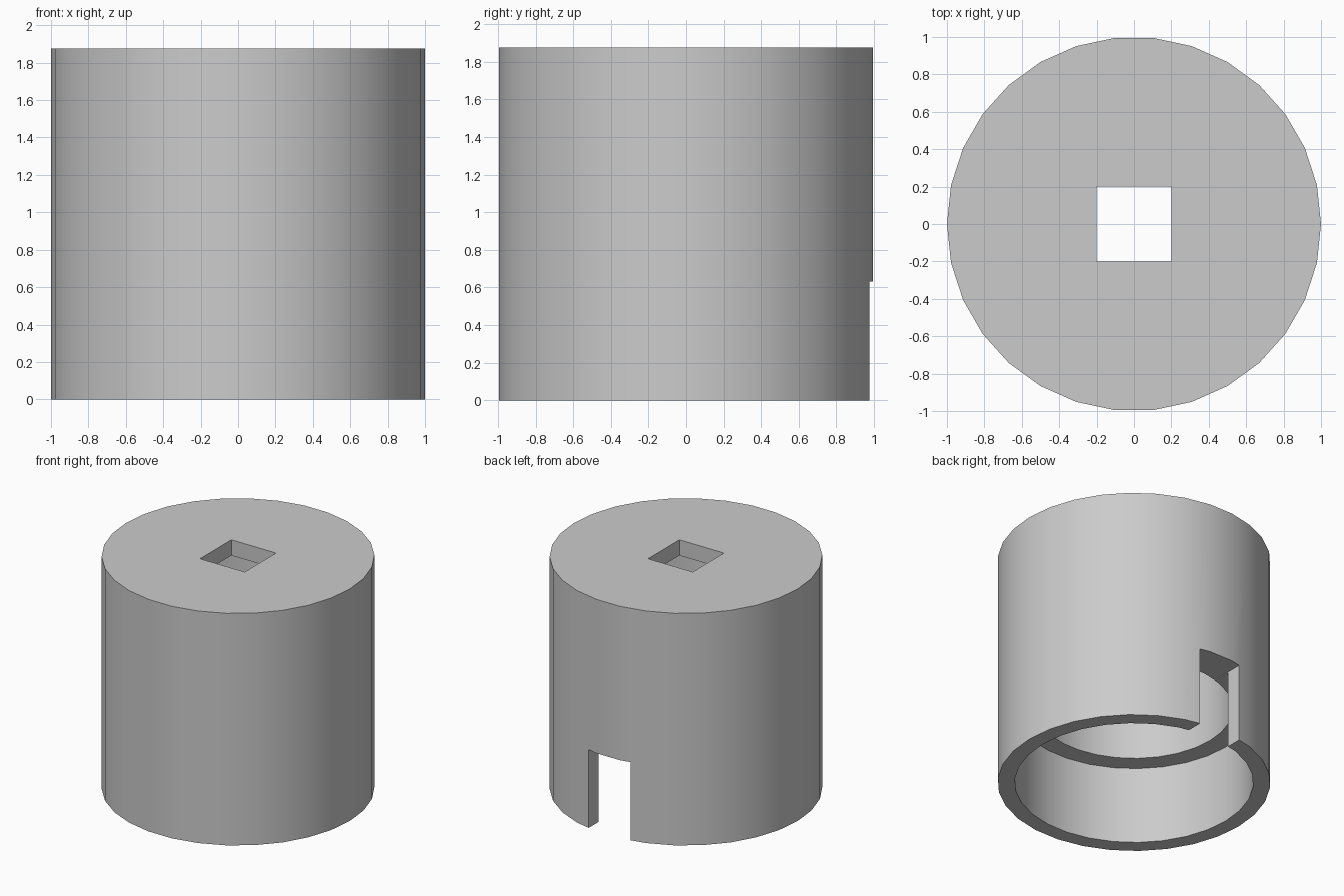
import bpy
import bmesh
import math
from mathutils import Matrix, Vector

default_cube = bpy.data.objects.get("Cube")
if default_cube:
    bpy.data.objects.remove(default_cube, do_unlink=True)

SIDES = 30
HEIGHT = 1.877
LEDGE_Z = 0.625      # depth of the wide lower bore
ROOF_Z = 1.75        # underside of the top plate


def add_object(name, bm):
    mesh = bpy.data.meshes.new(name)
    bm.to_mesh(mesh)
    bm.free()
    obj = bpy.data.objects.new(name, mesh)
    bpy.context.collection.objects.link(obj)
    return obj


def cylinder(name, radius, z0, z1):
    bm = bmesh.new()
    place = Matrix.Translation((0, 0, (z0 + z1) / 2)) @ Matrix.Rotation(math.pi / 2, 4, "Z")
    bmesh.ops.create_cone(bm, cap_ends=True, segments=SIDES, radius1=radius,
                          radius2=radius, depth=z1 - z0, matrix=place)
    return add_object(name, bm)


def box(name, low, high):
    low, high = Vector(low), Vector(high)
    bm = bmesh.new()
    place = Matrix.Translation((low + high) / 2) @ Matrix.Diagonal((high - low).to_4d())
    place[3][3] = 1
    bmesh.ops.create_cube(bm, size=1, matrix=place)
    return add_object(name, bm)


# Solid round body
body = cylinder("round_cap_body", 1, 0, HEIGHT)

# Hollows: lower bore, narrower chamber, square hole in the top, slot at the back
cutters = [
    cylinder("lower_bore_cutter", 0.875, -0.2, LEDGE_Z),
    cylinder("upper_chamber_cutter", 0.725, 0.4, ROOF_Z),
    box("square_hole_cutter", (-0.2, -0.2, 1.5), (0.2, 0.2, 2.2)),
    box("back_slot_cutter", (-0.187, 0.4, -0.2), (0.187, 1.2, 0.632)),
]

bpy.ops.object.select_all(action="DESELECT")
body.select_set(True)
bpy.context.view_layer.objects.active = body
for cutter in cutters:
    cutter.hide_render = True
    cut = body.modifiers.new(cutter.name, "BOOLEAN")
    cut.operation = "DIFFERENCE"
    cut.solver = "EXACT"
    cut.object = cutter
    bpy.ops.object.modifier_apply(modifier=cut.name)
for cutter in cutters:
    bpy.data.objects.remove(cutter, do_unlink=True)

# Plain grey material
grey = bpy.data.materials.new("light_grey")
grey.use_nodes = True
colour = (0.6, 0.6, 0.6, 1)
grey.diffuse_color = colour
grey.node_tree.nodes["Principled BSDF"].inputs["Base Color"].default_value = colour
body.data.materials.clear()
body.data.materials.append(grey)

# Smooth walls with sharp rims
bpy.ops.object.shade_smooth_by_angle(angle=math.radians(30))
